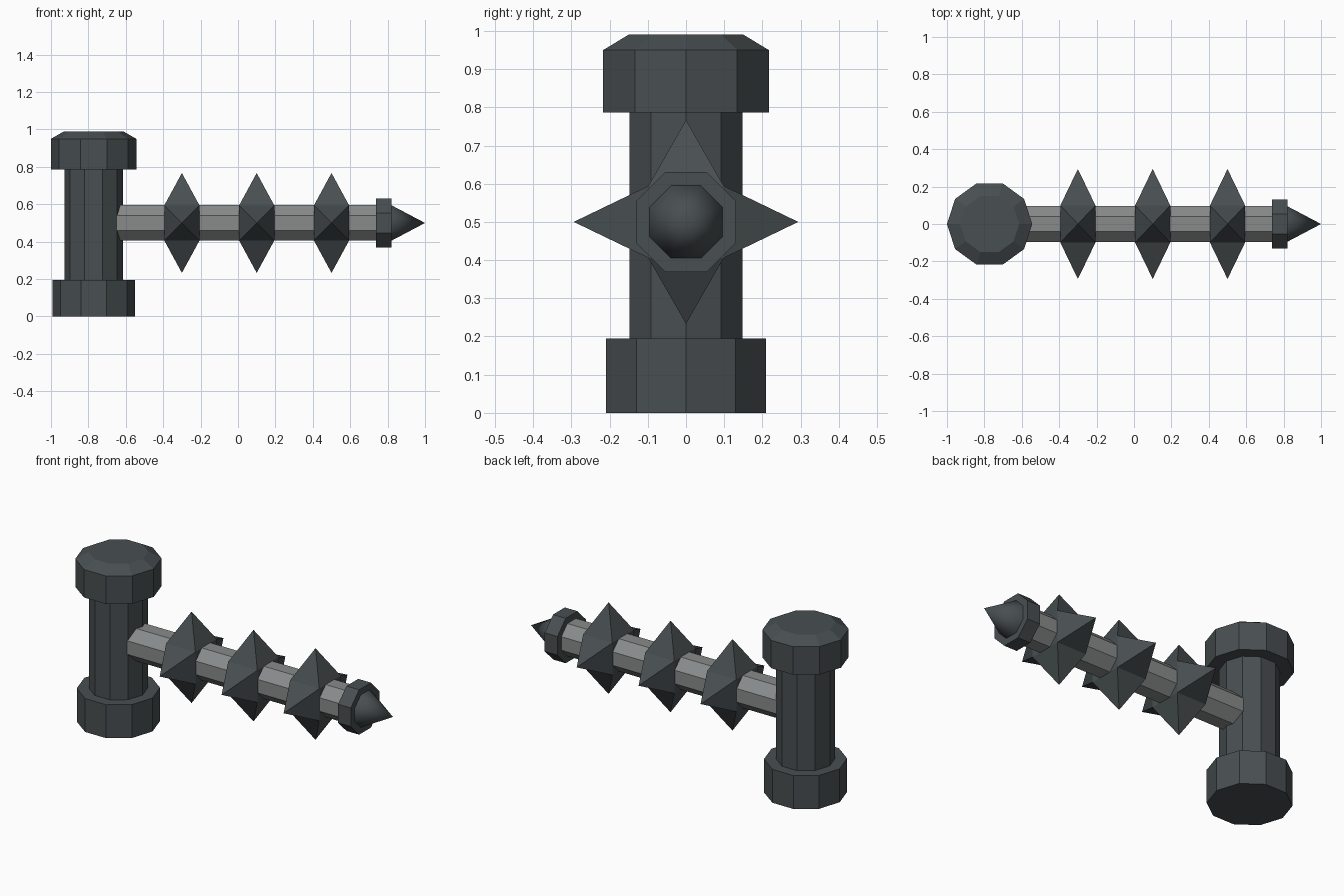
import bpy, bmesh
from math import cos, sin, pi
from mathutils import Matrix, Vector

if "Cube" in bpy.data.objects:
    bpy.data.objects.remove(bpy.data.objects["Cube"])


def material(name, rgb):
    m = bpy.data.materials.new(name)
    m.diffuse_color = (*rgb, 1)
    m.use_nodes = True
    m.node_tree.nodes["Principled BSDF"].inputs["Base Color"].default_value = m.diffuse_color
    return m


dark = material("dark_iron", (0.065, 0.077, 0.082))
light = material("light_steel", (0.25, 0.26, 0.26))


def finish(name, bm, mat, smooth=None):
    bmesh.ops.recalc_face_normals(bm, faces=bm.faces)
    me = bpy.data.meshes.new(name)
    bm.to_mesh(me)
    bm.free()
    me.materials.append(mat)
    ob = bpy.data.objects.new(name, me)
    bpy.context.collection.objects.link(ob)
    if smooth:
        bpy.ops.object.select_all(action='DESELECT')
        ob.select_set(True)
        bpy.context.view_layer.objects.active = ob
        bpy.ops.object.shade_smooth_by_angle(angle=smooth)
    return ob


def lathe(name, rings, sides, mat, matrix, phase=0.0, smooth=None):
    """Closed faceted turning: rings of (height, corner radius); radius 0 is a point."""
    bm = bmesh.new()
    loops = []
    for h, r in rings:
        if r == 0:
            loops.append([bm.verts.new((0, 0, h))] * sides)
        else:
            loops.append([bm.verts.new((r * cos(phase + 2 * pi * i / sides),
                                        r * sin(phase + 2 * pi * i / sides), h))
                          for i in range(sides)])
    for a, b in zip(loops, loops[1:]):
        for i in range(sides):
            j = (i + 1) % sides
            bm.faces.new(list(dict.fromkeys((a[i], a[j], b[j], b[i]))))
    for (h, r), loop in ((rings[0], loops[0]), (rings[-1], loops[-1])):
        if r > 0:
            bm.faces.new(loop)
    bm.transform(matrix)
    return finish(name, bm, mat, smooth)


# Upright ten-sided head
post = Matrix.Translation((-0.772, 0, 0))
lathe("head_post", [(0.15, 0.156), (0.85, 0.156)], 10, dark, post)
lathe("head_bottom_cap", [(0, 0.22), (0.195, 0.22)], 10, dark, post)
lathe("head_top_cap", [(0.787, 0.228), (0.95, 0.228), (0.99, 0.158)], 10, dark, post)

# Eight-sided horizontal shaft with collar and pointed tip
along = Matrix.Translation((0, 0, 0.5)) @ Matrix.Rotation(pi / 2, 4, 'Y')
k = 1 / cos(pi / 8)
lathe("shaft", [(-0.72, 0.095 * k), (0.76, 0.095 * k)], 8, light, along, pi / 8)
lathe("collar", [(0.738, 0.131 * k), (0.82, 0.131 * k)], 8, dark, along, pi / 8)
lathe("tip", [(0.81, 0.095 * k), (0.82, 0.095 * k), (1.0, 0)], 8, dark, along, pi / 8,
      smooth=pi / 3.5)

# Spiked bands: a block with a pyramid raised on each of its four outer sides
for n, x in enumerate((-0.3, 0.1, 0.5)):
    bm = bmesh.new()
    bmesh.ops.create_cube(bm, size=2, matrix=Matrix.Diagonal((0.094, 0.099, 0.094, 1)))
    bm.normal_update()
    sides = [f for f in bm.faces if abs(f.normal.x) < 0.5]
    for f in sides:
        nrm = f.normal.copy()
        apex = Vector((0, nrm.y * 0.294, nrm.z * 0.267))
        poke = bmesh.ops.poke(bm, faces=[f])
        poke["verts"][0].co = apex
    bm.transform(Matrix.Translation((x, 0, 0.5)))
    finish(f"spiked_band_{n + 1}", bm, dark)
